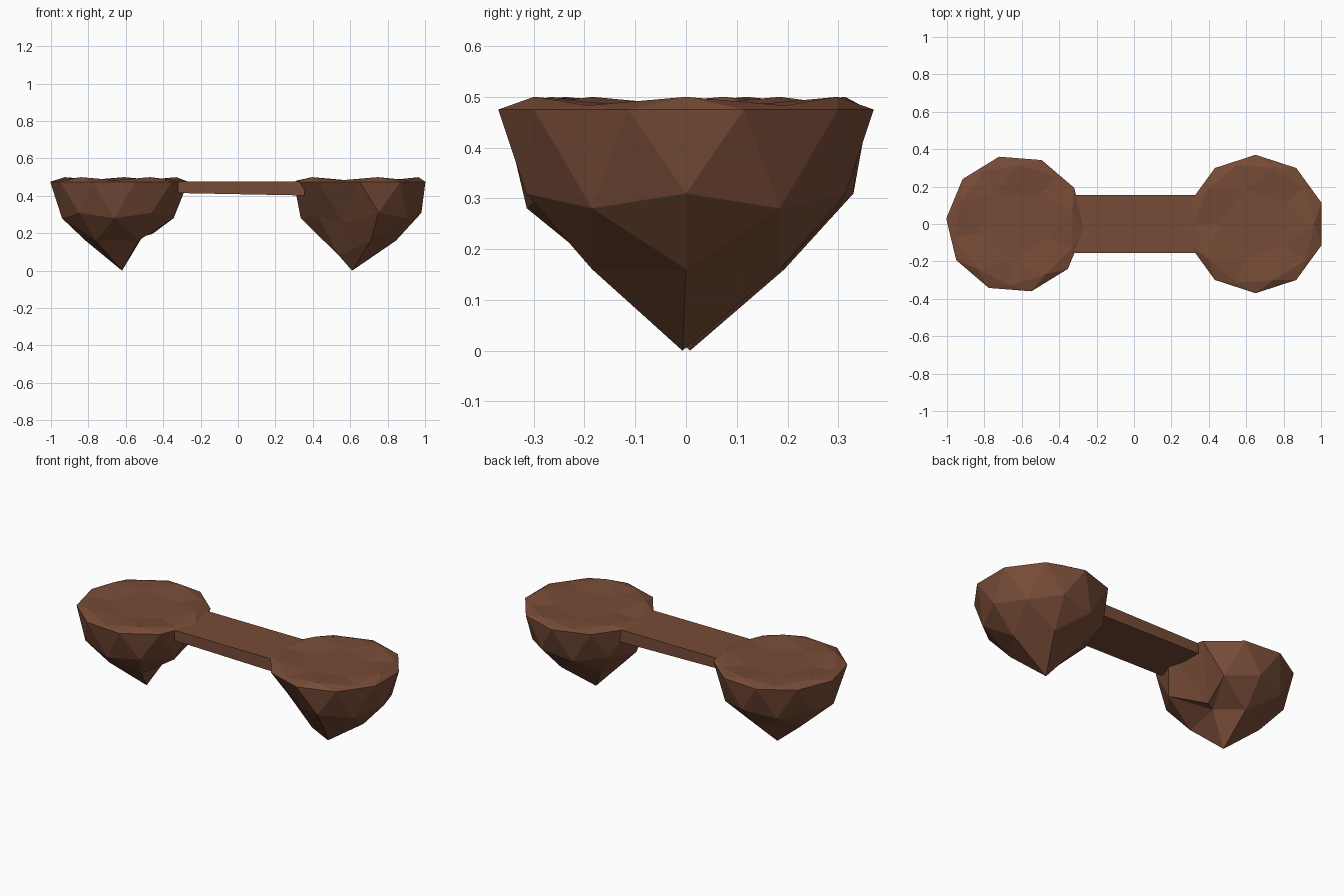
import bpy
import bmesh
import math
from mathutils import Matrix, Vector

if "Cube" in bpy.data.objects:
    bpy.data.objects.remove(bpy.data.objects["Cube"])

# Single earthy brown
brown = bpy.data.materials.new("earth_brown")
color = (0.185, 0.071, 0.038, 1.0)
brown.diffuse_color = color
brown.use_nodes = True
bsdf = brown.node_tree.nodes["Principled BSDF"]
bsdf.inputs["Base Color"].default_value = color
bsdf.inputs["Roughness"].default_value = 0.9

RIM_Z = 0.475
RADIUS = 0.37


def finish(name, bm):
    bmesh.ops.recalc_face_normals(bm, faces=bm.faces)
    mesh = bpy.data.meshes.new(name)
    bm.to_mesh(mesh)
    bm.free()
    mesh.materials.append(brown)
    obj = bpy.data.objects.new(name, mesh)
    bpy.context.collection.objects.link(obj)
    return obj


def island(name, center, turn, tip, dents):
    """Flat-topped rock: a sphere with the top pressed down and the tip pulled out.
    dents: (angle in degrees, unit height, new position) for vertices pushed in."""
    bm = bmesh.new()
    bmesh.ops.create_icosphere(bm, subdivisions=2, radius=1.0,
                               matrix=Matrix.Rotation(math.pi, 4, 'X'))
    # Find the dented vertices while the sphere is still regular
    moves = []
    for angle, height, target in dents:
        a, r = math.radians(angle), math.sqrt(1 - height * height)
        key = Vector((r * math.cos(a), r * math.sin(a), height))
        moves.append((min(bm.verts, key=lambda v: (v.co - key).length), target))
    spin = Matrix.Rotation(math.radians(turn), 3, 'Z')
    for v in bm.verts:
        h = v.co.z
        p = spin @ v.co * RADIUS
        if h > 0.1:
            # Slightly lumpy top
            z = 0.5 if 0.5 < h < 0.6 else 0.483
        else:
            z = RIM_Z + h * RADIUS
        v.co = (center[0] + p.x, center[1] + p.y, z)
        if h < -0.95:
            v.co = tip
    for v, target in moves:
        v.co = target
    return finish(name, bm)


# Rock on the +x side, with a flattened inner front
island("left_island", (0.65, 0.0), 0, (0.61, -0.007, 0.0), [
    (216, -0.851, (0.54, -0.06, 0.08)),
    (216, -0.447, (0.43, -0.14, 0.29)),
    (252, -0.526, (0.56, -0.19, 0.25)),
])

# Rock on the -x side, with a scooped inner face below the bridge
island("right_island", (-0.635, 0.0), 13.5, (-0.62, 0.008, 0.0), [
    (0, -0.447, (-0.46, 0.07, 0.195)),
    (0, -0.851, (-0.51, 0.05, 0.183)),
])

# Bridge slab joining the two rocks, a little thicker at its +x end
bm = bmesh.new()
bmesh.ops.create_cube(bm, size=1.0)
for v in bm.verts:
    x = 0.355 if v.co.x > 0 else -0.32
    bottom = 0.402 if v.co.x > 0 else 0.415
    v.co = (x, 0.31 * v.co.y, 0.477 if v.co.z > 0 else bottom)
finish("bridge", bm)
